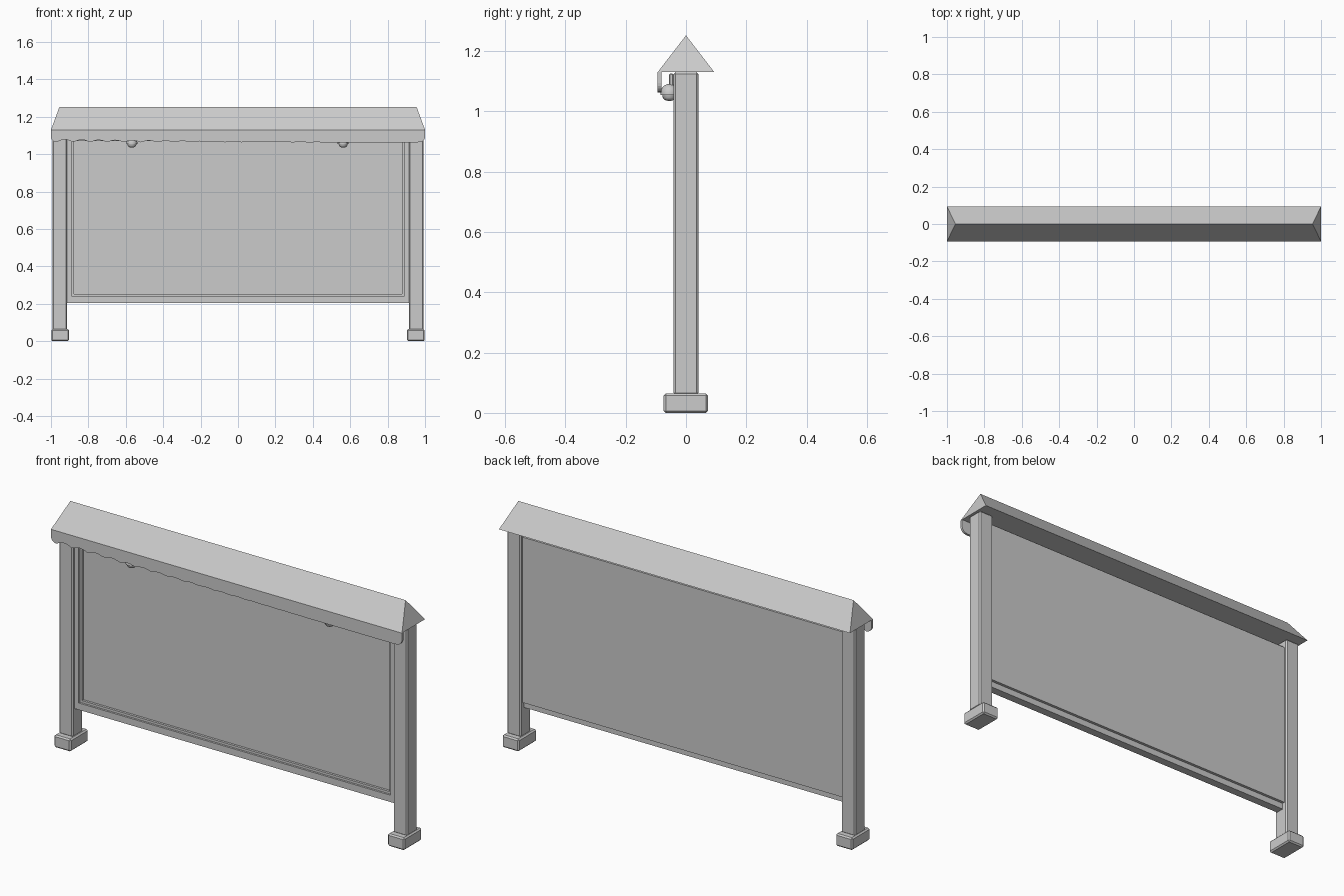
import bpy, bmesh, math

if "Cube" in bpy.data.objects:
    bpy.data.objects.remove(bpy.data.objects["Cube"])

grey = bpy.data.materials.new("light_grey")
grey.diffuse_color = (0.6, 0.6, 0.6, 1)
grey.use_nodes = True
grey.node_tree.nodes["Principled BSDF"].inputs["Base Color"].default_value = grey.diffuse_color


def make(name, verts, faces, bevel=0):
    mesh = bpy.data.meshes.new(name)
    mesh.from_pydata(verts, [], faces)
    bm = bmesh.new()
    bm.from_mesh(mesh)
    bmesh.ops.recalc_face_normals(bm, faces=bm.faces)
    bm.to_mesh(mesh)
    bm.free()
    mesh.materials.append(grey)
    ob = bpy.data.objects.new(name, mesh)
    bpy.context.collection.objects.link(ob)
    if bevel:
        mod = ob.modifiers.new("bevel", "BEVEL")
        mod.width = bevel
        mod.segments = 1
    return ob


def box(name, x0, x1, y0, y1, z0, z1, bevel=0):
    verts = [(x, y, z) for x in (x0, x1) for y in (y0, y1) for z in (z0, z1)]
    faces = [(0, 1, 3, 2), (4, 6, 7, 5), (0, 4, 5, 1),
             (2, 3, 7, 6), (0, 2, 6, 4), (1, 5, 7, 3)]
    return make(name, verts, faces, bevel)


def lathe(name, x, y, profile, n=16):
    verts = [(x + r * math.cos(2 * math.pi * i / n), y + r * math.sin(2 * math.pi * i / n), z)
             for r, z in profile for i in range(n)]
    faces = [(k * n + i, k * n + (i + 1) % n, (k + 1) * n + (i + 1) % n, (k + 1) * n + i)
             for k in range(len(profile) - 1) for i in range(n)]
    faces += [tuple(range(n)), tuple(range((len(profile) - 1) * n, len(profile) * n))]
    return make(name, verts, faces)


# Hipped roof
W, D, Z0, Z1 = 1.0, 0.094, 1.13, 1.252
make("roof", [(-W, -D, Z0), (W, -D, Z0), (W, D, Z0), (-W, D, Z0), (-0.955, 0, Z1), (0.955, 0, Z1)],
     [(0, 3, 2, 1), (0, 1, 5, 4), (2, 3, 4, 5), (1, 2, 5), (3, 0, 4)])

# Posts and feet
for side, s in (("left", -1), ("right", 1)):
    xs = sorted((s * 0.913, s * 0.992))
    box(side + "_post", *xs, -0.041, 0.041, 0.06, 1.13, 0.006)
    xs = sorted((s * 0.903, s * 0.998))
    box(side + "_foot", *xs, -0.074, 0.073, 0, 0.064, 0.007)
    # Upright frame bars with a thin inner lip
    xs = sorted((s * 0.888, s * 0.915))
    box(side + "_frame_bar", *xs, -0.028, 0.014, 0.205, 1.10)
    xs = sorted((s * 0.876, s * 0.89))
    box(side + "_frame_lip", *xs, -0.018, 0.005, 0.24, 1.08)

# Horizontal frame bars and display panel
box("bottom_frame_bar", -0.914, 0.914, -0.028, 0.014, 0.205, 0.24)
box("bottom_frame_lip", -0.885, 0.885, -0.018, 0.005, 0.238, 0.252)
box("top_frame_bar", -0.914, 0.914, -0.028, 0.014, 1.07, 1.10)
box("display_panel", -0.912, 0.912, -0.006, 0.028, 0.236, 1.088)

# Hanging valance: rounded ends, wavy lower edge that flattens to the right
edge = [(-1 + 0.03 * (1 - math.cos(a)), 1.094 - 0.03 * math.sin(a))
        for a in [math.pi / 2 * i / 5 for i in range(6)]]
for i in range(1, 112):
    x = -0.97 + 1.94 * i / 112
    fade = max(0, 1 - (x + 0.97) / 1.6) ** 1.5
    edge.append((x, 1.063 + 0.016 * fade * abs(math.sin(math.pi * (x + 0.97) / 0.09))))
edge += [(-x, z) for x, z in reversed(edge[:6])]
edge += [(W, Z0), (-W, Z0)]
n = len(edge)
make("valance", [(x, y, z) for y in (-0.094, -0.082) for x, z in edge],
     [tuple(range(n)), tuple(range(n, 2 * n))] +
     [(i, (i + 1) % n, n + (i + 1) % n, n + i) for i in range(n)])

# Two small lamps below the roof, each with a bracket
for side, x in (("left", -0.567), ("right", 0.562)):
    dome = [(0.029 * math.cos(a), 1.062 + 0.029 * math.sin(a))
            for a in [math.pi / 2 * i / 5 for i in range(5)]]
    lamp = lathe(side + "_lamp_shade", x, -0.055, [(0.029, 1.054)] + dome + [(0.004, 1.091)])
    bulb = lathe(side + "_lamp_bulb", x, -0.055,
                 [(0.006, 1.035), (0.016, 1.038), (0.022, 1.045), (0.024, 1.055)])
    for ob in (lamp, bulb):
        bpy.ops.object.select_all(action="DESELECT")
        ob.select_set(True)
        bpy.context.view_layer.objects.active = ob
        bpy.ops.object.shade_smooth_by_angle(angle=math.radians(35))
    box(side + "_lamp_bracket", x - 0.01, x + 0.01, -0.056, -0.042, 1.075, 1.125, 0.003)
    box(side + "_lamp_mount", x - 0.008, x + 0.008, -0.046, -0.02, 1.075, 1.09)
